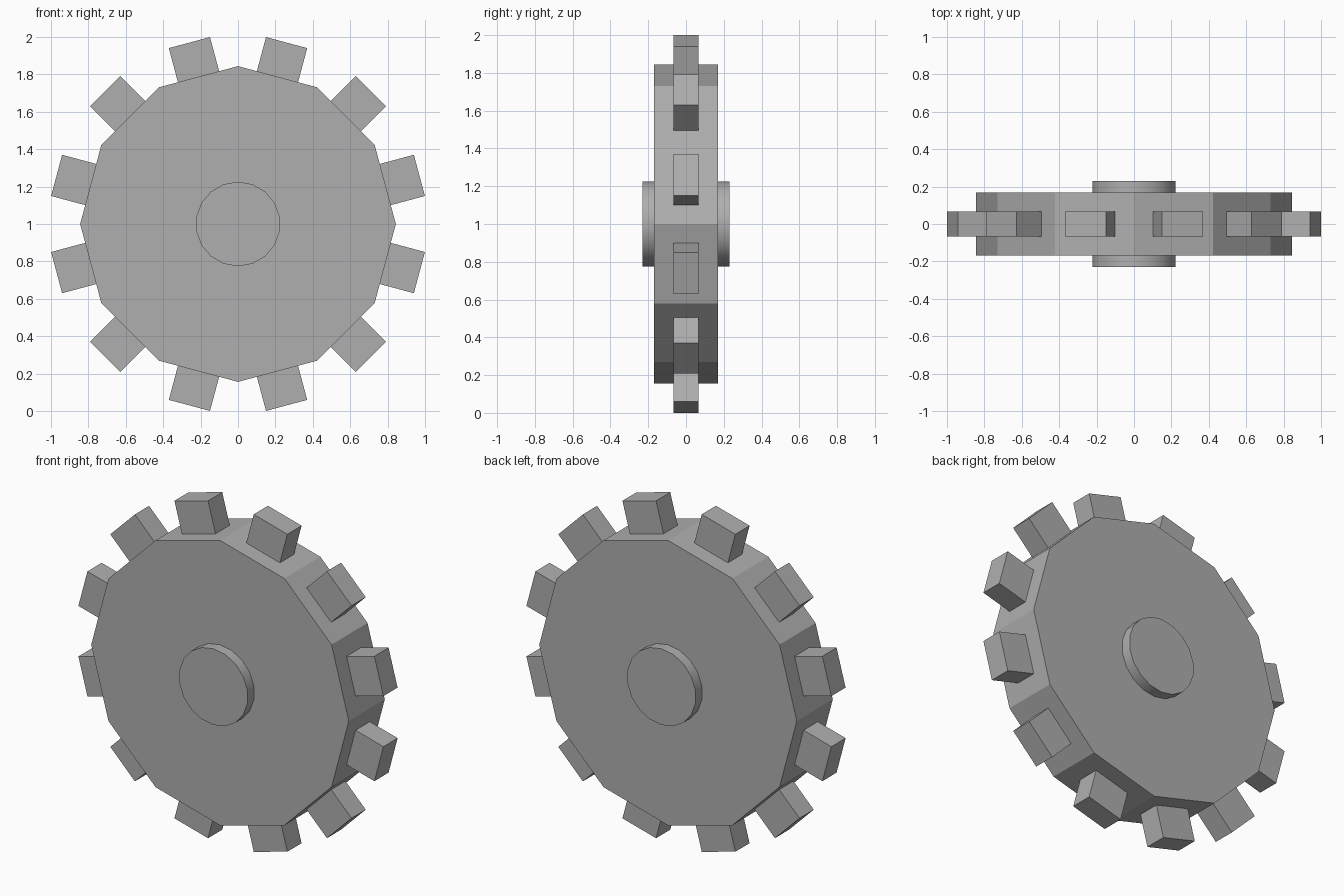
import bpy
import math

if "Cube" in bpy.data.objects:
    bpy.data.objects.remove(bpy.data.objects["Cube"])

CENTRE_Z = 1.0
SIDES = 12
STEP = 2 * math.pi / SIDES

# Mid grey shared by every part
grey = bpy.data.materials.new("mid_grey")
grey.diffuse_color = (0.43, 0.43, 0.43, 1)
grey.use_nodes = True
grey.node_tree.nodes["Principled BSDF"].inputs["Base Color"].default_value = grey.diffuse_color


def finish(name):
    """Name the new object and give it the grey."""
    obj = bpy.context.object
    obj.name = name
    obj.data.materials.append(grey)
    return obj


def disc(name, sides, radius, depth):
    """Cylinder lying along y with a vertex at the top."""
    bpy.ops.mesh.primitive_cylinder_add(
        vertices=sides, radius=radius, depth=depth,
        location=(0, 0, CENTRE_Z), rotation=(math.pi / 2, 0, 0))
    return finish(name)


def tooth(index):
    """Block seated in the middle of one side of the wheel."""
    inner, outer, width, depth = 0.776, 1.004, 0.228, 0.133
    angle = (index + 0.5) * STEP
    mid = (inner + outer) / 2
    bpy.ops.mesh.primitive_cube_add(
        size=1,
        location=(mid * math.cos(angle), 0, CENTRE_Z + mid * math.sin(angle)),
        rotation=(0, -angle, 0))
    obj = finish(f"tooth_{index + 1}")
    obj.scale = (outer - inner, depth, width)


# Twelve-sided wheel body, flat shaded
disc("wheel_body", SIDES, 0.844, 0.337)

# Round hub standing slightly proud on both faces
disc("hub", 18, 0.226, 0.46)
bpy.ops.object.shade_smooth_by_angle(angle=math.radians(30))

# One tooth per side
for i in range(SIDES):
    tooth(i)
